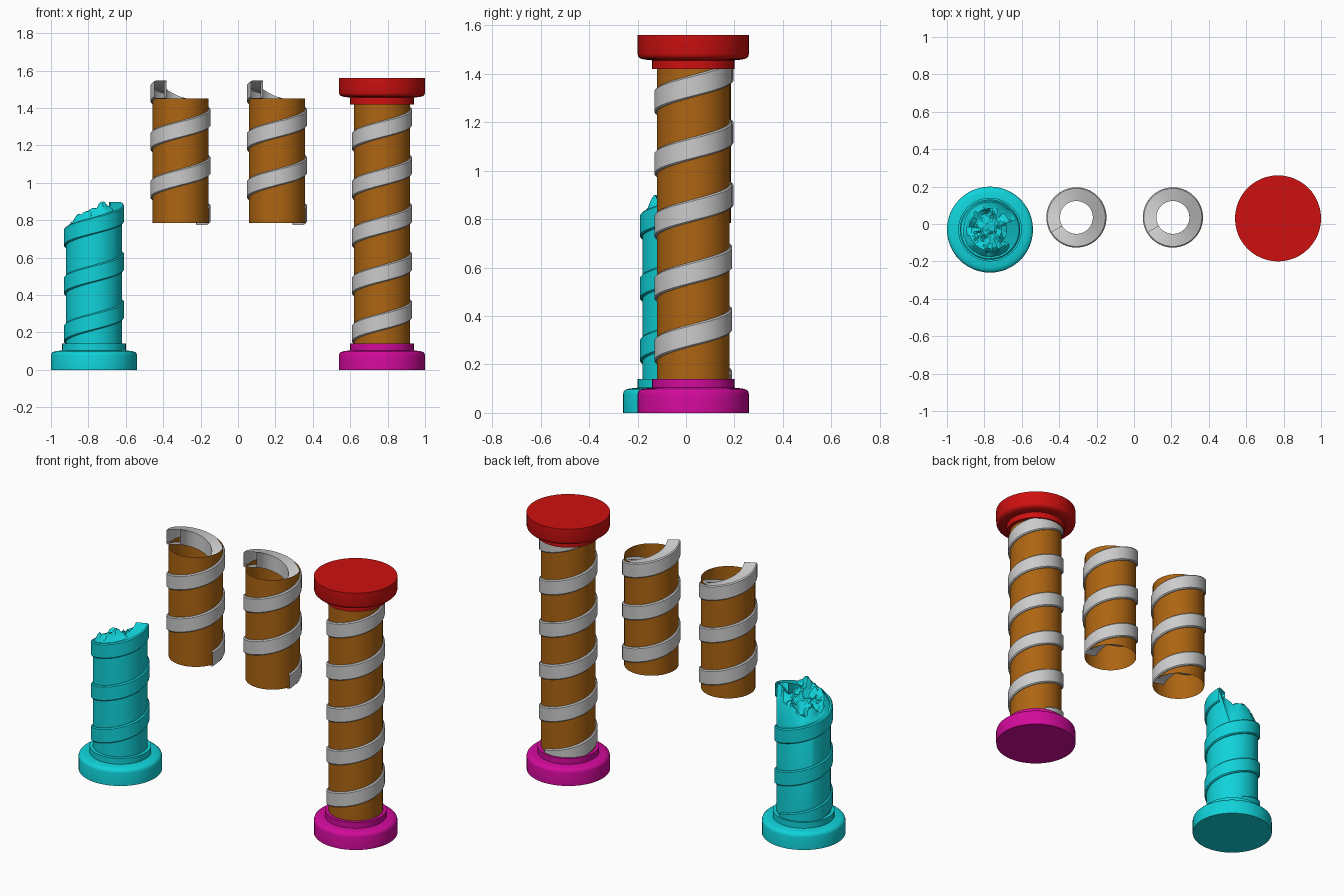
import bpy, bmesh, math
from mathutils import Vector, noise

if "Cube" in bpy.data.objects:
    bpy.data.objects.remove(bpy.data.objects["Cube"])

PITCH, BAND_H, SHAFT_R, SIDES = 0.257, 0.092, 0.15, 48


def material(name, rgb):
    m = bpy.data.materials.new(name)
    m.diffuse_color = (*rgb, 1)
    m.use_nodes = True
    m.node_tree.nodes["Principled BSDF"].inputs["Base Color"].default_value = m.diffuse_color
    return m


ORANGE = material("orange", (0.42, 0.13, 0.006))
RED = material("red", (0.62, 0.005, 0.005))
MAGENTA = material("magenta", (0.65, 0.003, 0.33))
CYAN = material("cyan", (0.005, 0.65, 0.7))


def grid_object(name, rows, mat=None, closed=False, loc=(0, 0, 0), angle=35):
    """Skin a list of equal-length point rows; 'closed' joins each row's ends."""
    bm = bmesh.new()
    vs = [[bm.verts.new(p) for p in row] for row in rows]
    n = len(rows[0])
    for a, b in zip(vs, vs[1:]):
        for i in range(n if closed else n - 1):
            j = (i + 1) % n
            bm.faces.new((a[i], a[j], b[j], b[i]))
    bmesh.ops.remove_doubles(bm, verts=bm.verts, dist=1e-5)
    bmesh.ops.recalc_face_normals(bm, faces=bm.faces)
    me = bpy.data.meshes.new(name)
    bm.to_mesh(me)
    bm.free()
    ob = bpy.data.objects.new(name, me)
    bpy.context.collection.objects.link(ob)
    ob.location = loc
    if mat:
        me.materials.append(mat)
    bpy.ops.object.select_all(action='DESELECT')
    ob.select_set(True)
    bpy.context.view_layer.objects.active = ob
    bpy.ops.object.shade_smooth_by_angle(angle=math.radians(angle))
    return ob


def polar(r, deg, z):
    a = math.radians(deg)
    return (r * math.cos(a), r * math.sin(a), z)


ANGLES = [360 * i / SIDES for i in range(SIDES)]


def lathe(name, profile, mat, loc):
    return grid_object(name, [[polar(r, a, z) for a in ANGLES] for r, z in profile],
                       mat, True, loc)


def helix_z(deg):
    return 0.322 + PITCH * deg / 360


def spiral_band(name, start, end, loc, mat=None):
    """Open-ended hollow band with softened outer edges, wound up the shaft."""
    h, b = BAND_H / 2, 0.006
    section = [(0.088, -h), (0.161 - b, -h), (0.161, -h + b),
               (0.161, h - b), (0.161 - b, h), (0.088, h)]
    steps = int((end - start) / 7.5)
    rows = []
    for i in range(steps + 1):
        d = start + (end - start) * i / steps
        rows.append([polar(r, d, helix_z(d) + z) for r, z in section])
    return grid_object(name, rows, mat, True, loc)


# Plinth profile, flipped for the capital
PLINTH = [(0, 0), (0.23, 0), (0.23, 0.078), (0.227, 0.088), (0.219, 0.096),
          (0.2, 0.101), (0.17, 0.104), (0.17, 0.14), (0, 0.14)]

# Complete column
full = (0.77, 0.03, 0)
lathe("column_base", PLINTH, MAGENTA, full)
lathe("column_capital", [(r, 1.56 - z) for r, z in PLINTH], RED, full)
lathe("column_shaft", [(SHAFT_R, 0.14), (SHAFT_R, 1.42)], ORANGE, full)
spiral_band("column_spiral", -290, 360 * 4 + 180, full)

# Two loose shaft sections
for i, x in enumerate((-0.308, 0.208), 1):
    loc = (x, 0.035, 0)
    lathe(f"section_shaft_{i}", [(SHAFT_R, 0.785), (SHAFT_R, 1.45)], ORANGE, loc)
    spiral_band(f"section_spiral_{i}", 700, 360 * 4 + 211, loc)

# Broken column: base, spiral, and a shaft ending in a rough fracture
stump = (-0.77, -0.03, 0)
lathe("broken_base", PLINTH, CYAN, stump)
spiral_band("broken_spiral", -290, 742, stump, CYAN)


def rim(deg):
    """Fracture edge follows the top of the last spiral turn."""
    if deg < 20:
        return helix_z(deg + 720) + 0.035
    low = helix_z(max(deg, 45) + 360) + 0.04
    if deg < 45:
        t = (deg - 20) / 25
        return (1 - t) * (helix_z(740) + 0.035) + t * low
    return low


def fracture(f, deg):
    x, y, _ = polar(SHAFT_R * f, deg, 0)
    rough = noise.noise(Vector((x * 16, y * 16, 3.1))) * 0.045
    rough += noise.noise(Vector((x * 42, y * 42, 7.7))) * 0.03
    core = 0.82 + 0.25 * x - 0.25 * y + rough
    w = min(1, (1 - f) / 0.2)
    return min(0.9, rim(deg) * (1 - w) + core * w)


rows = [[polar(SHAFT_R, a, 0.14) for a in ANGLES]]
for k in range(13):
    f = 1 - k / 12
    rows.append([polar(SHAFT_R * f, a, fracture(f, a)) for a in ANGLES])
grid_object("broken_shaft", rows, CYAN, True, stump, 30)
